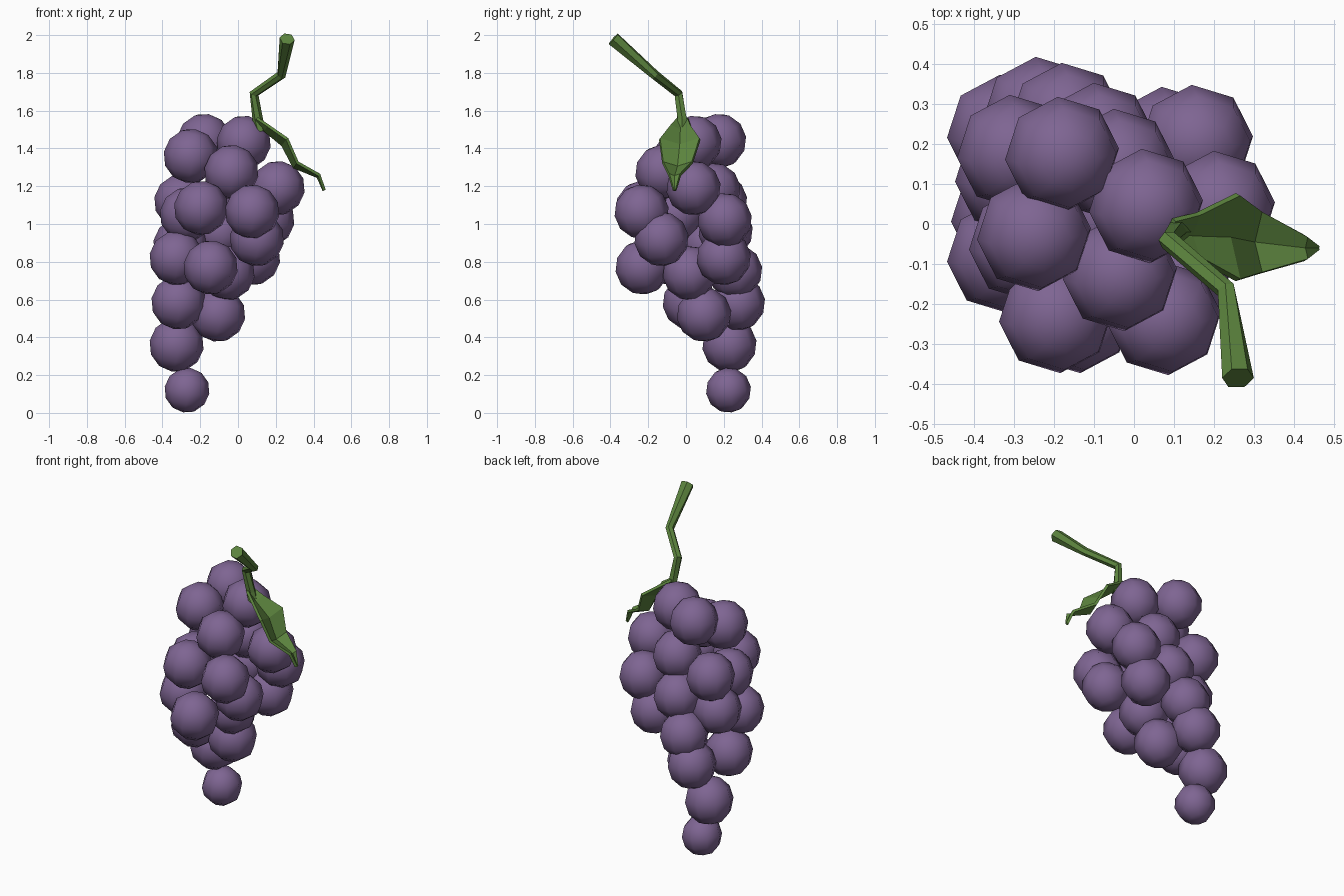
import bpy, bmesh, math
from mathutils import Vector, Matrix, Euler

if "Cube" in bpy.data.objects:
    bpy.data.objects.remove(bpy.data.objects["Cube"])

def material(name, rgb):
    m = bpy.data.materials.new(name)
    m.diffuse_color = (*rgb, 1)
    m.use_nodes = True
    m.node_tree.nodes["Principled BSDF"].inputs["Base Color"].default_value = m.diffuse_color
    return m

PURPLE = material("grape purple", (0.21, 0.13, 0.29))
GREEN = material("stem green", (0.107, 0.23, 0.048))

def add_object(name, bm, mat, smooth=True):
    bmesh.ops.recalc_face_normals(bm, faces=bm.faces)
    me = bpy.data.meshes.new(name)
    bm.to_mesh(me)
    bm.free()
    me.materials.append(mat)
    for p in me.polygons:
        p.use_smooth = smooth
    ob = bpy.data.objects.new(name, me)
    bpy.context.collection.objects.link(ob)
    return ob

# Grapes: centres from the bottom of the bunch up
centres = [
    (-.27, .225, .12), (-.325, .23, .36), (-.315, .02, .585), (-.235, .275, .58),
    (-.105, .095, .52), (-.325, -.08, .82), (-.145, -.23, .77), (-.055, .02, .74),
    (-.17, .26, .75), (.08, .2, .82), (-.305, .12, .89), (.10, -.13, .92),
    (-.09, .21, .96), (.155, .205, 1.02), (-.27, -.05, 1.05), (-.195, -.23, 1.085),
    (.075, -.235, 1.065), (-.30, .18, 1.12), (-.04, .145, 1.18), (.21, .04, 1.19),
    (-.035, -.125, 1.275), (-.25, -.025, 1.36), (.03, .045, 1.43), (-.18, .175, 1.44),
]
tilt = Euler((0.16, 0.16, 0.1)).to_matrix().to_4x4()
for i, c in enumerate(centres):
    bm = bmesh.new()
    r = 0.12 if i == 0 else 0.145
    bmesh.ops.create_uvsphere(bm, u_segments=8, v_segments=6, radius=r,
                              matrix=Matrix.Translation(c) @ tilt)
    add_object(f"grape_{i + 1}", bm, PURPLE)

# Stem: six-sided tube swept along a kinked path, thicker at the cut end
path = [((.12, -.02, 1.49), .028), ((.105, -.02, 1.55), .028), ((.085, -.04, 1.69), .025),
        ((.23, -.165, 1.79), .025), ((.26, -.385, 1.98), .04)]
pts = [Vector(p) for p, _ in path]
bm = bmesh.new()
rings = []
for i, (_, r) in enumerate(path):
    t = Vector()
    if i > 0:
        t += (pts[i] - pts[i - 1]).normalized()
    if i < len(pts) - 1:
        t += (pts[i + 1] - pts[i]).normalized()
    t.normalize()
    side = t.cross(Vector((0, 1, 0))).normalized()
    up = side.cross(t)
    rings.append([bm.verts.new(pts[i] + r * (math.cos(a) * side + math.sin(a) * up))
                  for a in (k * math.tau / 6 for k in range(6))])
for a, b in zip(rings, rings[1:]):
    for k in range(6):
        bm.faces.new((a[k], a[(k + 1) % 6], b[(k + 1) % 6], b[k]))
bm.faces.new(rings[0])
bm.faces.new(rings[-1])
add_object("stem", bm, GREEN, smooth=False)

# Leaf: folded blade, rows of (x, y, z, half width, fold depth)
rows = [(.10, -.02, 1.56, .03, .02), (.16, -.03, 1.52, .055, .03),
        (.26, -.033, 1.45, .107, .04), (.315, -.045, 1.325, .078, .03),
        (.43, -.06, 1.26, .03, .012), (.457, -.06, 1.18, .007, .003)]
bm = bmesh.new()
grid = []
for x, y, z, w, d in rows:
    grid.append([bm.verts.new(p) for p in
                 ((x, y - w, z), (x - d * .6, y, z - d * .8), (x, y + w, z))])
for a, b in zip(grid, grid[1:]):
    for k in range(2):
        bm.faces.new((a[k], b[k], b[k + 1], a[k + 1]))
leaf = add_object("leaf", bm, GREEN, smooth=False)
sol = leaf.modifiers.new("thickness", 'SOLIDIFY')
sol.thickness = 0.016
sol.offset = 0
